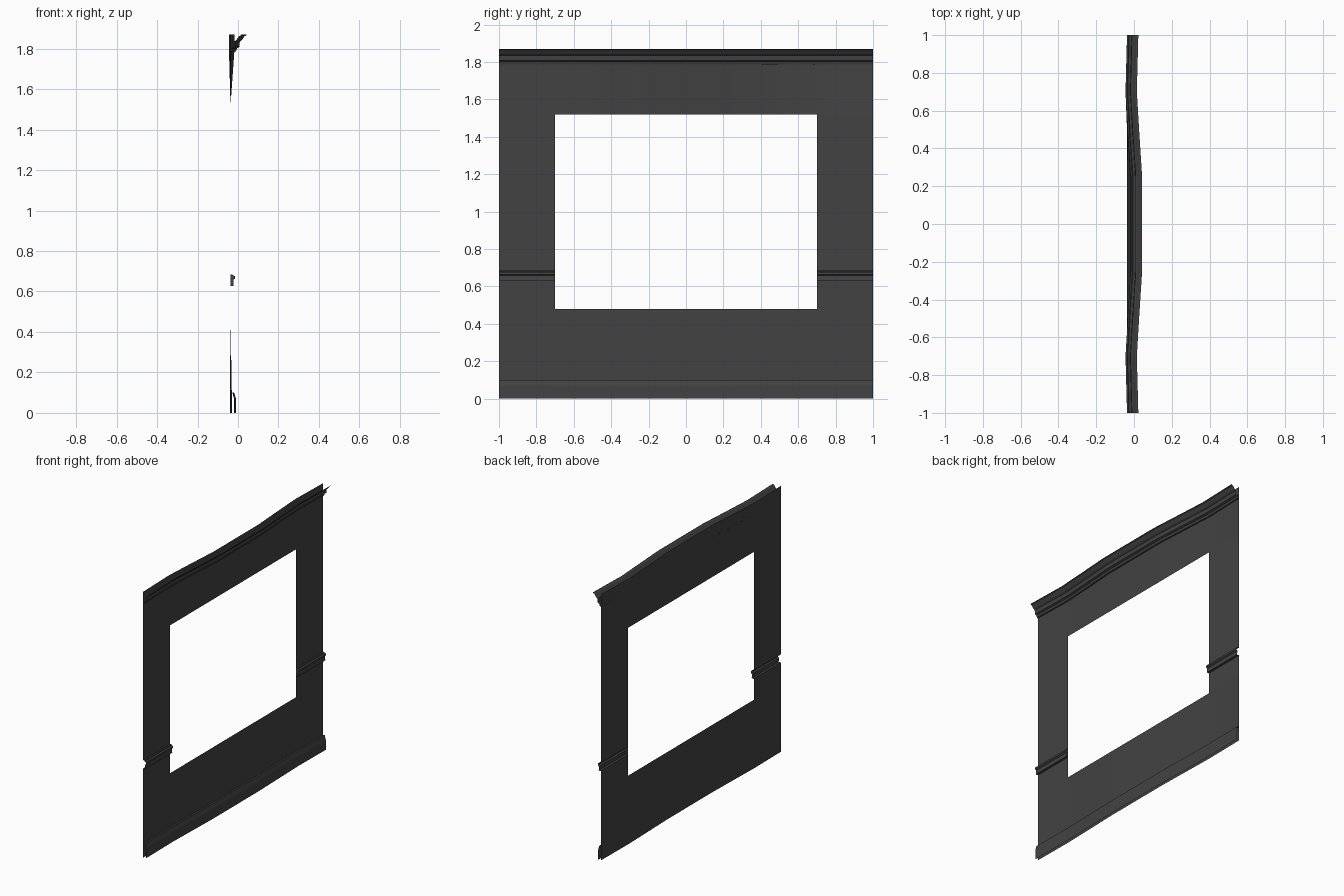
import bpy
import bmesh

cube = bpy.data.objects.get("Cube")
if cube:
    bpy.data.objects.remove(cube, do_unlink=True)

# One dark grey paint for everything
paint = bpy.data.materials.new("dark grey")
paint.use_nodes = True
GREY = (0.055, 0.055, 0.055, 1)
paint.diffuse_color = GREY
paint.node_tree.nodes["Principled BSDF"].inputs["Base Color"].default_value = GREY

WALL_X = -0.037
SILL, LINTEL, JAMB = 0.48, 1.52, 0.7
RAIL_LOW, RAIL_HIGH = 0.628, 0.685
TOP = 1.87
STATIONS = [-1, -JAMB, -0.5, -0.25, 0.25, 0.5, JAMB, 1]
BOW = {1: 0, JAMB: -0.008, 0.5: 0.004, 0.25: 0.02}


def bow(y, z):
    """Sideways wave of the wall, fading out towards the opening."""
    if z > LINTEL:
        weight = min(1, (z - LINTEL) / (1.8 - LINTEL))
    elif z < SILL:
        weight = 0.4 * (SILL - z) / SILL
    else:
        weight = 0
    return BOW[abs(y)] * weight


def sheet(name, profile, ys, keep=lambda y, z: True, cap_at=None):
    """Sweep an (offset, height) profile along y, keeping chosen panels."""
    bm = bmesh.new()
    rows = [[bm.verts.new((WALL_X + off + bow(y, z), y, z)) for y in ys]
            for off, z in profile]
    for low, high in zip(rows, rows[1:]):
        for i in range(len(ys) - 1):
            quad = (low[i], low[i + 1], high[i + 1], high[i])
            mid = sum((v.co for v in quad), quad[0].co * 0) / 4
            if keep(mid.y, mid.z):
                bm.faces.new(quad)
    if cap_at is not None:
        bm.faces.new([row[cap_at] for row in rows])
    loose = [v for v in bm.verts if not v.link_faces]
    bmesh.ops.delete(bm, geom=loose, context='VERTS')
    mesh = bpy.data.meshes.new(name)
    bm.to_mesh(mesh)
    bm.free()
    mesh.materials.append(paint)
    obj = bpy.data.objects.new(name, mesh)
    bpy.context.collection.objects.link(obj)
    return obj


# Wall panel with the window opening and the slots behind the rails
def is_wall(y, z):
    in_window = abs(y) < JAMB and SILL < z < LINTEL
    return not in_window and not RAIL_LOW < z < RAIL_HIGH


heights = [0, 0.1, SILL, RAIL_LOW, RAIL_HIGH, LINTEL, 1.8, TOP]
sheet("wall", [(0, z) for z in heights], STATIONS, is_wall)

# Skirting board
sheet("skirting_board",
      [(0.02, 0), (0.02, 0.07), (0.012, 0.1), (0, 0.1)], STATIONS)

# Crown moulding, open at the top
sheet("crown_moulding",
      [(0, 1.785), (0.008, 1.787), (0.012, 1.802), (0.024, 1.808),
       (0.026, 1.835), (0.036, 1.842), (0.05, 1.862), (0.06, 1.867), (0.06, TOP)],
      STATIONS)

# Chair rails either side of the opening, closed at the window end
rail = [(0, RAIL_LOW), (0.016, RAIL_LOW), (0.014, 0.657), (0.023, 0.664),
        (0.023, 0.676), (0.012, 0.679), (0.01, RAIL_HIGH), (0, RAIL_HIGH)]
sheet("chair_rail_left_end", rail, [-1, -JAMB], cap_at=1)
sheet("chair_rail_right_end", rail, [JAMB, 1], cap_at=0)
